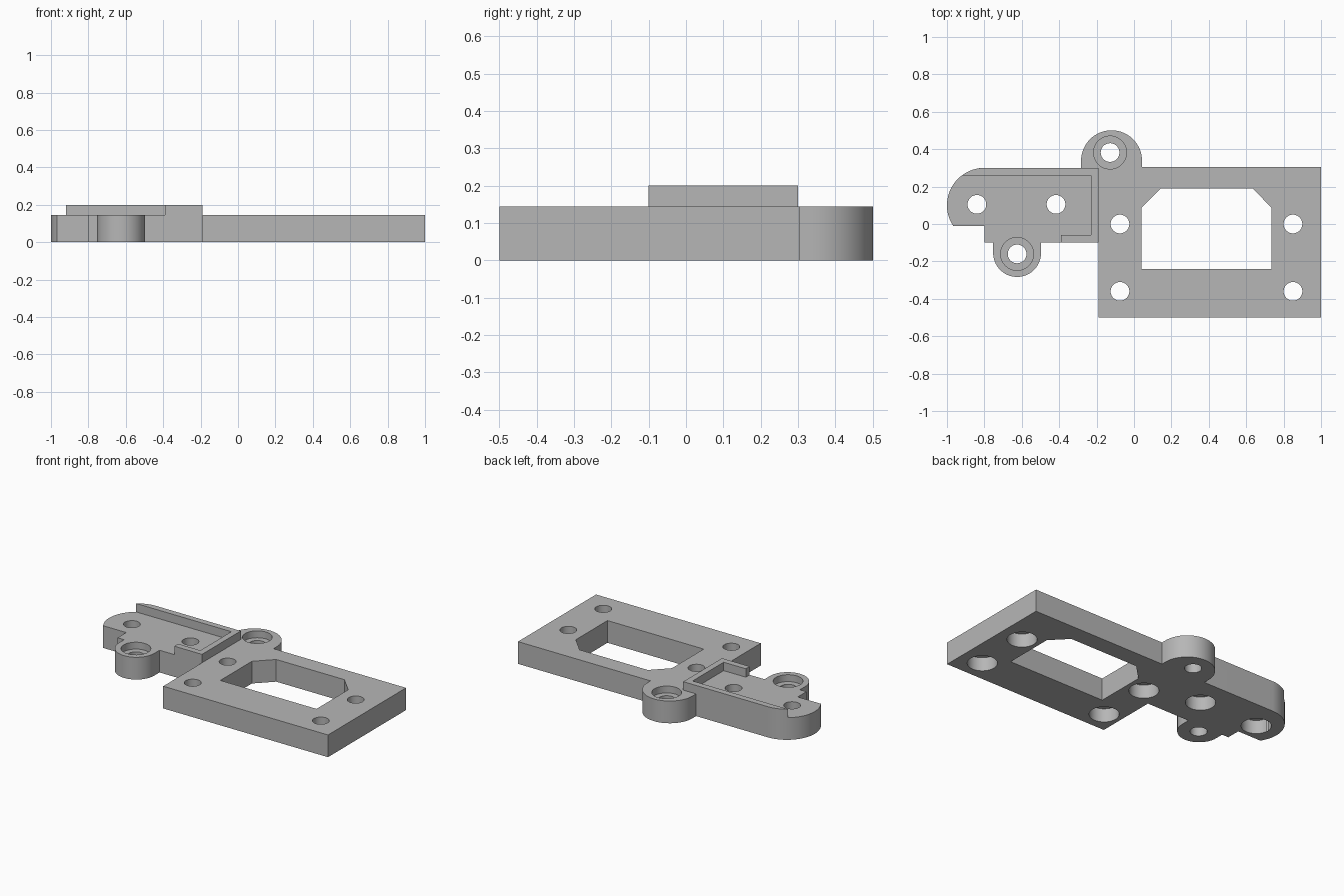
import bpy
import bmesh
from math import radians, cos, sin

cube = bpy.data.objects.get("Cube")
if cube:
    bpy.data.objects.remove(cube, do_unlink=True)

TOP = 0.145        # plate thickness
RIM_TOP = 0.2      # height of the raised rim
HOLE_R, BORE_R = 0.05, 0.088

grey = bpy.data.materials.new("plain grey")
grey.use_nodes = True
colour = (0.47, 0.47, 0.47, 1)
grey.diffuse_color = colour
grey.node_tree.nodes["Principled BSDF"].inputs["Base Color"].default_value = colour


def arc(cx, cy, r, start, end, steps=32):
    angles = [radians(start + (end - start) * i / steps) for i in range(steps + 1)]
    return [(cx + r * cos(a), cy + r * sin(a)) for a in angles]


def prism(name, outline, z0, z1):
    """Extrude a closed flat outline from z0 to z1."""
    bm = bmesh.new()
    base = bm.faces.new([bm.verts.new((x, y, z0)) for x, y in outline])
    walls = bmesh.ops.extrude_face_region(bm, geom=[base])
    verts = [v for v in walls["geom"] if isinstance(v, bmesh.types.BMVert)]
    bmesh.ops.translate(bm, vec=(0, 0, z1 - z0), verts=verts)
    bmesh.ops.recalc_face_normals(bm, faces=bm.faces)
    mesh = bpy.data.meshes.new(name)
    bm.to_mesh(mesh)
    bm.free()
    mesh.materials.append(grey)
    obj = bpy.data.objects.new(name, mesh)
    bpy.context.collection.objects.link(obj)
    return obj


def activate(obj):
    bpy.ops.object.select_all(action="DESELECT")
    obj.select_set(True)
    bpy.context.view_layer.objects.active = obj


def cut(target, outline, z0, z1):
    cutter = prism("cutter", outline, z0, z1)
    cutter.hide_render = True
    mod = target.modifiers.new("cut", "BOOLEAN")
    mod.operation = "DIFFERENCE"
    mod.solver = "EXACT"
    mod.object = cutter
    activate(target)
    bpy.ops.object.modifier_apply(modifier=mod.name)
    bpy.data.objects.remove(cutter, do_unlink=True)


def circle(x, y, r):
    return arc(x, y, r, 0, 360, 48)[:-1]


# Bracket body: wide plate, rear ear, rounded arm and front ear in one outline
outline = [(-0.19, -0.5), (1, -0.5), (1, 0.305), (0.043, 0.305)]
outline += arc(-0.12, 0.338, 0.163, 0, 180)
outline += [(-0.283, 0.3)]
outline += arc(-0.8, 0.1, 0.2, 90, 213.4)
outline += [(-0.8, -0.01), (-0.8, -0.1), (-0.753, -0.1)]
outline += arc(-0.625, -0.155, 0.128, 180, 360)
outline += [(-0.497, -0.1), (-0.19, -0.1)]
body = prism("bracket_body", outline, 0, TOP)

# Window with two chamfered rear corners
cut(body, [(0.04, -0.24), (0.735, -0.24), (0.735, 0.087), (0.635, 0.19),
           (0.143, 0.19), (0.04, 0.087)], -0.1, 0.3)

# Screw holes counterbored from below
for x, y in [(-0.84, 0.105), (-0.417, 0.105), (-0.075, 0), (-0.075, -0.36),
             (0.85, 0), (0.85, -0.36)]:
    cut(body, circle(x, y, HOLE_R), -0.1, 0.3)
    cut(body, circle(x, y, BORE_R), -0.1, 0.088)

# Ear holes counterbored from above
for x, y in [(-0.625, -0.16), (-0.128, 0.382)]:
    cut(body, circle(x, y, HOLE_R), -0.1, 0.3)
    cut(body, circle(x, y, BORE_R), TOP - 0.045, 0.3)

# Raised rim round three sides of the arm, following its rounded end
rim_outline = [(-0.39, -0.1), (-0.19, -0.1), (-0.19, 0.3)]
rim_outline += arc(-0.8, 0.1, 0.2, 90, 126.9, 10)
rim_outline += [(-0.23, 0.26), (-0.23, -0.06), (-0.39, -0.06)]
rim = prism("raised_rim", rim_outline, TOP, RIM_TOP)

for obj in (body, rim):
    activate(obj)
    bpy.ops.object.shade_smooth_by_angle(angle=radians(30))
